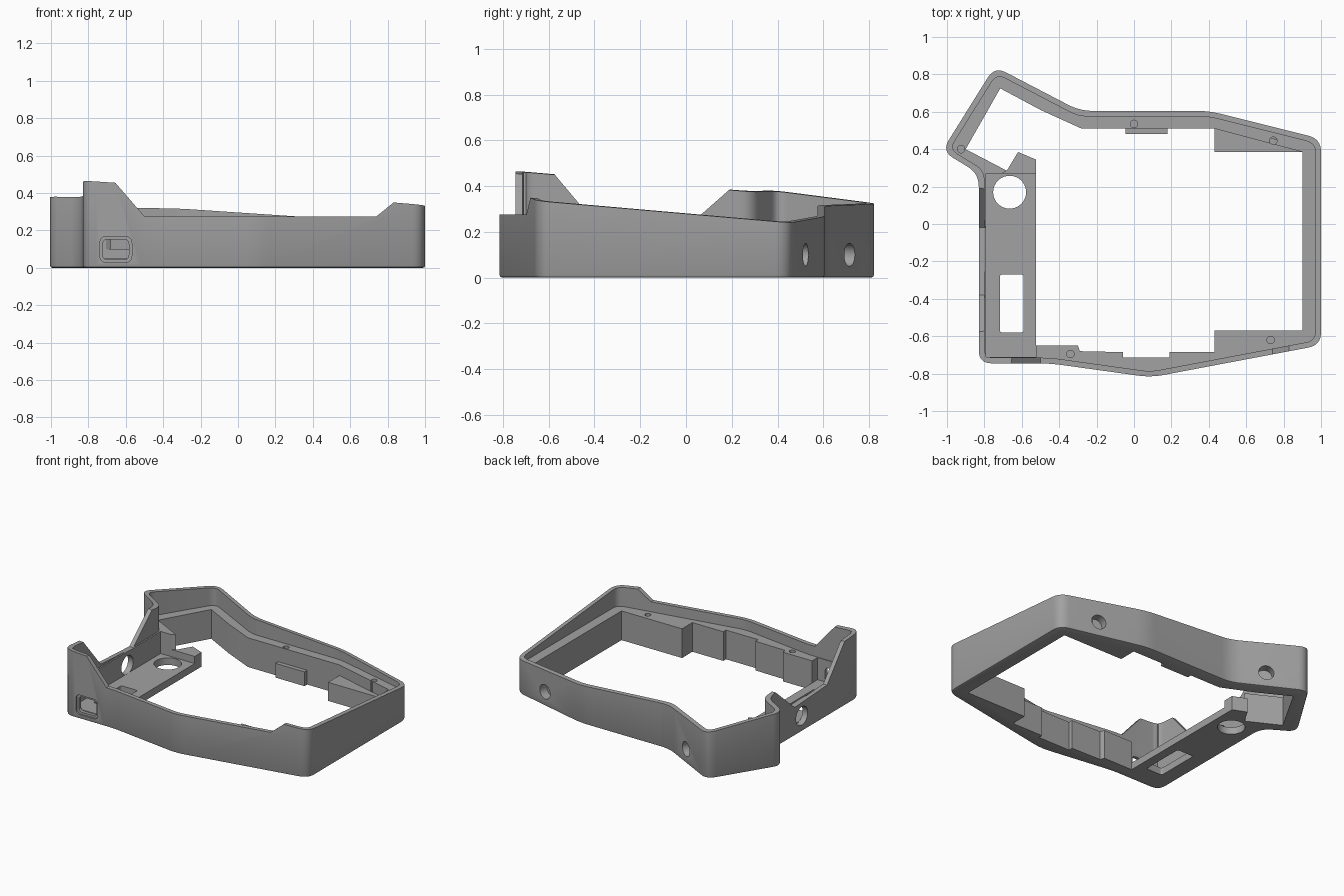
import bpy, bmesh, math
from mathutils import Vector

if "Cube" in bpy.data.objects:
    bpy.data.objects.remove(bpy.data.objects["Cube"])

grey = bpy.data.materials.new("matte_grey")
grey.use_nodes = True
grey.diffuse_color = (0.36, 0.36, 0.36, 1)
grey.node_tree.nodes["Principled BSDF"].inputs["Base Color"].default_value = grey.diffuse_color


def rim_height(x, y):
    """Sloping top of the case."""
    return 0.24 - 0.067 * (x - 1) - 0.087 * (y - 0.45)


def rounded(pts, cut, steps=8):
    """Replace each corner with a smooth curve."""
    out = []
    for i, p in enumerate(pts):
        p, a, b = Vector(p), Vector(pts[i - 1]), Vector(pts[(i + 1) % len(pts)])
        s, e = p + (a - p).normalized() * cut, p + (b - p).normalized() * cut
        for k in range(steps + 1):
            t = k / steps
            out.append(s * (1 - t) ** 2 + p * 2 * t * (1 - t) + e * t * t)
    return out


def inset(pts, d):
    """Offset a counter-clockwise polygon inwards."""
    out = []
    for i, p in enumerate(pts):
        p, a, b = Vector(p), Vector(pts[i - 1]), Vector(pts[(i + 1) % len(pts)])
        u, v = (p - a).normalized(), (b - p).normalized()
        n, m = Vector((-u.y, u.x)), Vector((-v.y, v.x))
        out.append(p + (n + m) * d / (1 + n.dot(m)))
    return out


def prism(name, pts, lo, hi, axis="z", chamfer=0):
    """Extrude a profile along an axis."""
    place = {"z": lambda a, b, h: (a, b, h),
             "y": lambda a, b, h: (a, h, b),
             "x": lambda a, b, h: (h, a, b)}[axis]
    bm = bmesh.new()
    base = [bm.verts.new(place(a, b, lo)) for a, b in pts]
    top = [bm.verts.new(place(a, b, hi(a, b) if callable(hi) else hi)) for a, b in pts]
    floor = bm.faces.new(base)
    bm.faces.new(top)
    for i in range(len(pts)):
        bm.faces.new((base[i - 1], base[i], top[i], top[i - 1]))
    bmesh.ops.recalc_face_normals(bm, faces=bm.faces)
    if chamfer:
        bmesh.ops.bevel(bm, geom=list(floor.edges), offset=chamfer, segments=2,
                        profile=0.5, affect="EDGES")
    mesh = bpy.data.meshes.new(name)
    bm.to_mesh(mesh)
    bm.free()
    mesh.materials.append(grey)
    ob = bpy.data.objects.new(name, mesh)
    bpy.context.collection.objects.link(ob)
    return ob


def circle(x, y, r, n=32):
    return [(x + r * math.cos(math.tau * i / n), y + r * math.sin(math.tau * i / n))
            for i in range(n)]


def box(x0, x1, y0, y1):
    return [(x0, y0), (x1, y0), (x1, y1), (x0, y1)]


def cut(ob, cutter):
    cutter.hide_render = True
    mod = ob.modifiers.new("cut", "BOOLEAN")
    mod.operation, mod.solver, mod.object = "DIFFERENCE", "EXACT", cutter
    bpy.context.view_layer.objects.active = ob
    bpy.ops.object.modifier_apply(modifier=mod.name)
    bpy.data.objects.remove(cutter)


# Outer shell
outline = [(-0.83, -0.745), (-0.45, -0.745), (0.09, -0.82), (1, -0.648), (1, 0.455),
           (0.4, 0.605), (-0.29, 0.605), (-0.745, 0.842), (-1.027, 0.39), (-0.83, 0.27)]
case = prism("case_frame", rounded(outline, 0.07), 0, rim_height, chamfer=0.012)

# Upper recess that leaves a thin rim above the ledge
LEDGE = 0.205
cut(case, prism("recess_cutter", rounded(inset(outline, 0.03), 0.05), LEDGE, 0.8))

# Main opening with stepped inner walls
opening = [(0.9, 0.385), (0.43, 0.51), (-0.28, 0.51), (-0.5, 0.61), (-0.715, 0.725),
           (-0.9, 0.4), (-0.68, 0.285), (-0.705, 0.27), (-0.79, 0.27), (-0.79, -0.71),
           (-0.525, -0.71), (-0.525, -0.65), (-0.3, -0.65), (-0.29, -0.68),
           (-0.06, -0.685), (-0.06, -0.715), (0.19, -0.715), (0.19, -0.685),
           (0.43, -0.685), (0.43, -0.57), (0.9, -0.57)]
cut(case, prism("opening_cutter", opening, -0.2, 0.8))

# Lowered stretches of the front and side rim
front_dip = [(-0.66, 0.8), (-0.66, 0.46), (-0.5, 0.275), (0.74, 0.275), (0.83, 0.348), (0.83, 0.8)]
cut(case, prism("front_dip_cutter", front_dip, -1, -0.45, "y"))
side_dip = [(-0.58, 0.8), (-0.58, 0.458), (-0.38, 0.22), (-0.02, 0.2), (0.19, 0.385), (0.19, 0.8)]
cut(case, prism("side_dip_cutter", side_dip, -1.2, -0.7, "x"))

# Cable port: shallow surround and through slot
cut(case, prism("port_surround_cutter", rounded(box(-0.738, -0.568, 0.03, 0.167), 0.035),
                -0.9, -0.733, "y"))
cut(case, prism("port_slot_cutter", rounded(box(-0.722, -0.584, 0.045, 0.152), 0.025),
                -0.9, -0.69, "y"))

# Round hole through the side wall
cut(case, prism("side_hole_cutter", circle(-0.1, 0.11, 0.065), -0.9, -0.7, "x"))

# Blind round holes in the two slanted back walls
for a, b, x in (((1, 0.455), (0.4, 0.605), 0.73), ((-0.29, 0.605), (-0.745, 0.842), -0.5)):
    a, b = Vector(a), Vector(b)
    p = a.lerp(b, (x - a.x) / (b.x - a.x))
    drill = prism("back_hole_cutter", circle(0, 0, 0.05), -0.06, 0.1, "y")
    drill.location = (p.x, p.y, 0.1)
    drill.rotation_euler.z = math.atan2(a.y - b.y, a.x - b.x)
    bpy.context.view_layer.update()
    cut(case, drill)

# Screw holes in the ledge
for x, y in ((0, 0.535), (0.745, 0.445), (0.73, -0.62), (-0.34, -0.695), (-0.925, 0.4)):
    cut(case, prism("screw_cutter", circle(x, y, 0.02, 20), LEDGE - 0.1, LEDGE + 0.01))

# Floor plate with a round and a rectangular window
plate = prism("floor_plate", box(-0.79, -0.525, -0.71, 0.27), 0, 0.05)
cut(plate, prism("round_window_cutter", circle(-0.665, 0.17, 0.088, 40), -0.1, 0.2))
cut(plate, prism("slot_window_cutter", rounded(box(-0.717, -0.59, -0.58, -0.27), 0.015),
                 -0.1, 0.2))

# Small inner blocks
parts = [case, plate,
         prism("plate_end_block", [(-0.705, 0.27), (-0.525, 0.27), (-0.525, 0.345),
                                   (-0.62, 0.385), (-0.68, 0.285)], 0, 0.1),
         prism("back_tab", box(-0.045, 0.18, 0.48, 0.51), 0, 0.1),
         prism("corner_wedge", [(0.43, 0.385), (0.9, 0.385), (0.43, 0.51)], 0, 0.13)]

# Smooth the rounded corners, keep hard edges crisp
bpy.ops.object.select_all(action="DESELECT")
for ob in parts:
    ob.select_set(True)
bpy.context.view_layer.objects.active = case
bpy.ops.object.shade_smooth_by_angle(angle=math.radians(25))
